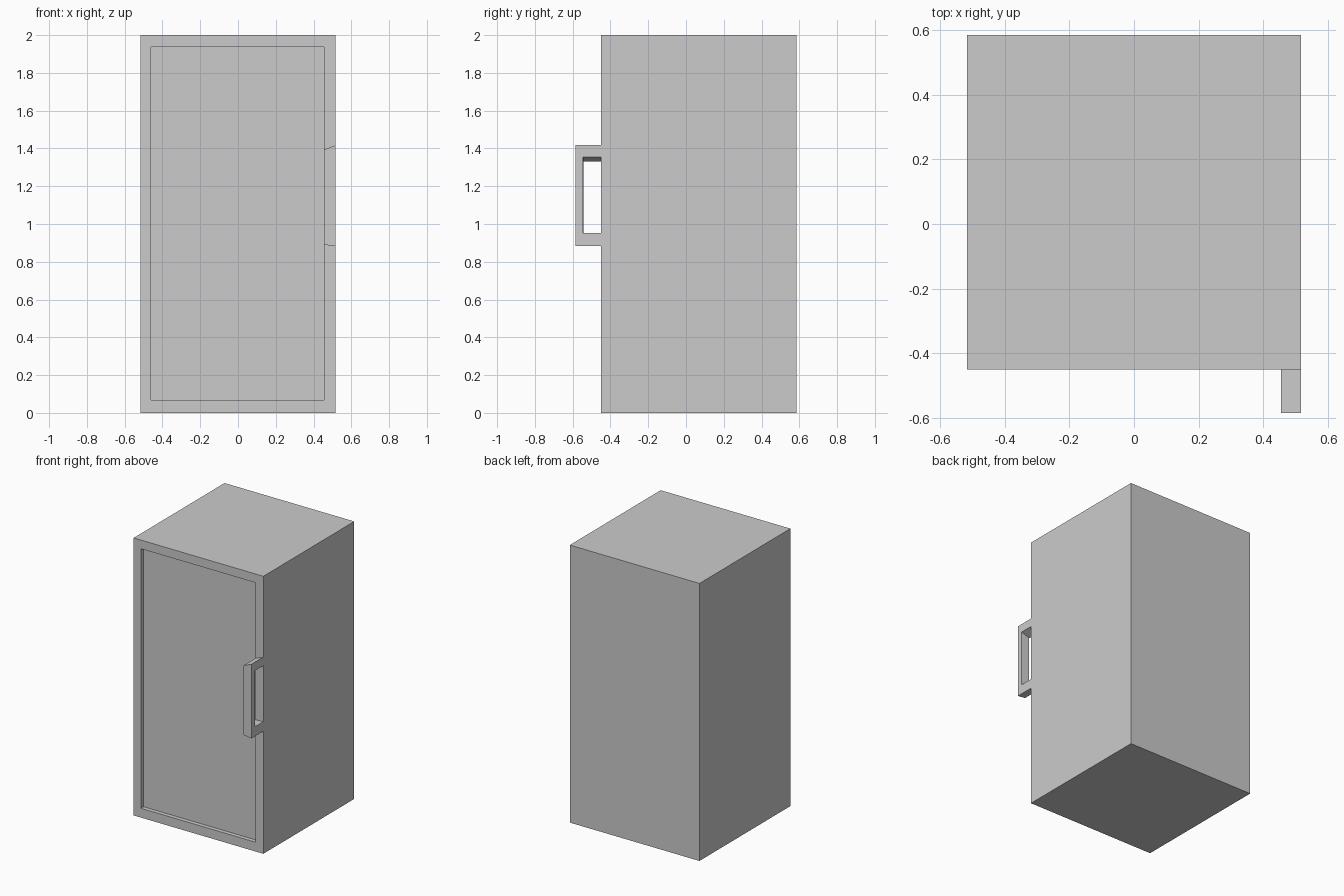
import bpy, bmesh

if "Cube" in bpy.data.objects:
    bpy.data.objects.remove(bpy.data.objects["Cube"])

X, Y0, Y1, H = 0.517, -0.45, 0.585, 2.0


def make_object(name, bm):
    bmesh.ops.recalc_face_normals(bm, faces=bm.faces)
    mesh = bpy.data.meshes.new(name)
    bm.to_mesh(mesh)
    bm.free()
    obj = bpy.data.objects.new(name, mesh)
    bpy.context.collection.objects.link(obj)
    return obj


# Cabinet: a box whose front face is inset and pushed in to form the door panel
bm = bmesh.new()
bmesh.ops.create_cube(bm, size=1)
for v in bm.verts:
    v.co = (v.co.x * 2 * X, Y0 if v.co.y < 0 else Y1, (v.co.z + 0.5) * H)
bm.normal_update()
front = min(bm.faces, key=lambda f: f.calc_center_median().y)
bmesh.ops.inset_region(bm, faces=[front], thickness=0.06)
panel_verts = list(front.verts)
for v in panel_verts:
    v.co.x = -0.46 if v.co.x < 0 else 0.455
    v.co.z = 0.067 if v.co.z < 1 else 1.937
rim = bmesh.ops.extrude_discrete_faces(bm, faces=[front])
bmesh.ops.translate(bm, verts=rim["faces"][0].verts, vec=(0, 0.03, 0))
make_object("cabinet", bm)


# Handle: a C-shaped profile, slightly shorter on its inner side
def c_profile(bottom, hole_bottom, hole_top, top, hole_y):
    return [(Y0, bottom), (-0.585, bottom), (-0.585, top), (Y0, top),
            (Y0, hole_top), (hole_y, hole_top), (hole_y, hole_bottom), (Y0, hole_bottom)]


bm = bmesh.new()
sides = [(0.455, c_profile(0.89, 0.95, 1.33, 1.393, -0.542)),
         (X, c_profile(0.883, 0.952, 1.356, 1.417, -0.545))]
rings = [[bm.verts.new((x, y, z)) for y, z in pts] for x, pts in sides]
for i in range(8):
    j = (i + 1) % 8
    bm.faces.new((rings[0][i], rings[0][j], rings[1][j], rings[1][i]))
for r in rings:
    for quad in ((0, 1, 6, 7), (1, 2, 5, 6), (2, 3, 4, 5)):
        bm.faces.new([r[k] for k in quad])
make_object("door_handle", bm)
